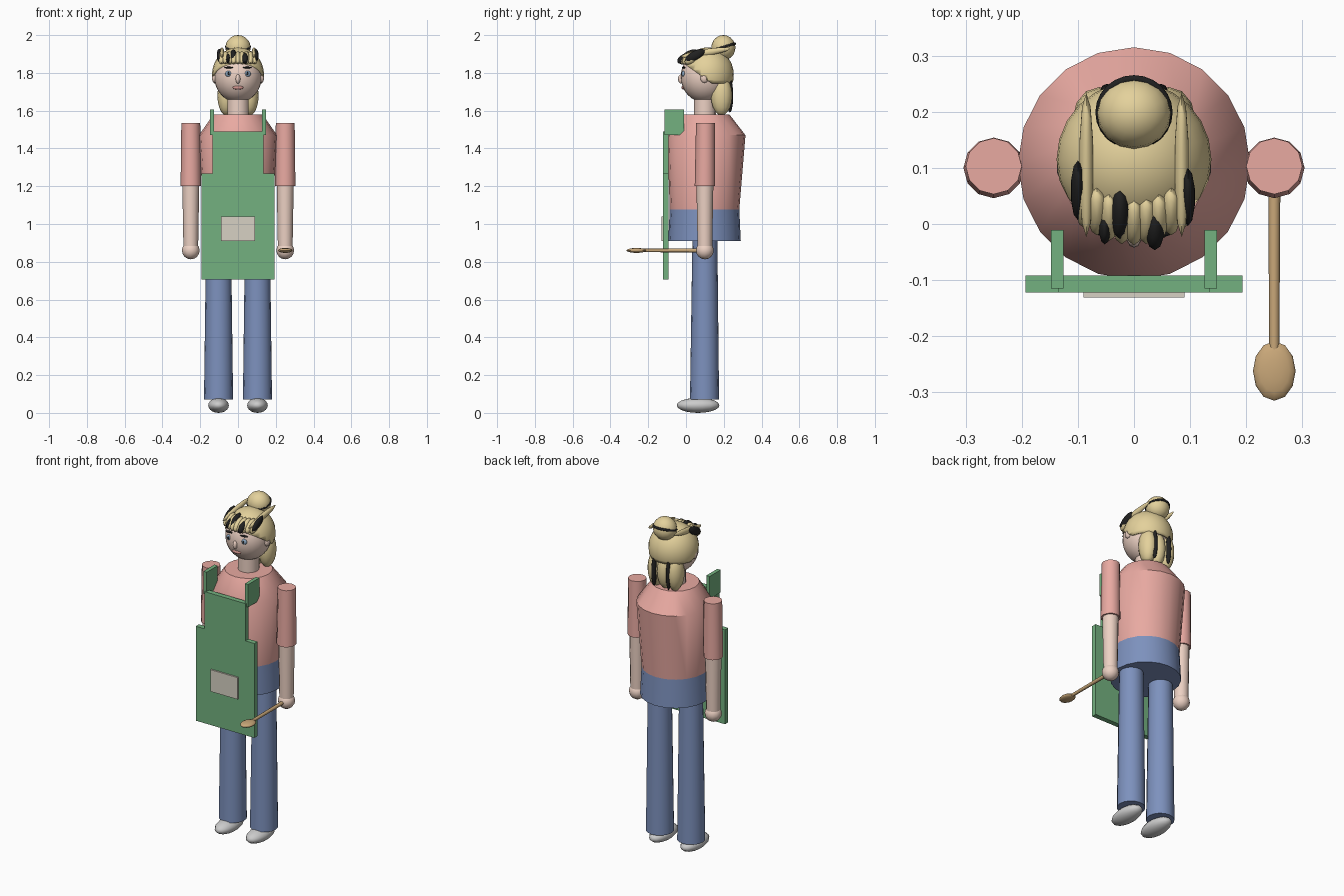
import bpy, bmesh, math
from mathutils import Matrix, Vector

if "Cube" in bpy.data.objects:
    bpy.data.objects.remove(bpy.data.objects["Cube"])


def mat(name, hexa):
    lin = [(int(hexa[i:i + 2], 16) / 255) ** 2.2 for i in (0, 2, 4)]
    m = bpy.data.materials.new(name)
    m.diffuse_color = (*lin, 1)
    m.use_nodes = True
    m.node_tree.nodes["Principled BSDF"].inputs["Base Color"].default_value = m.diffuse_color
    return m


SKIN = mat("skin", "ecd0c2")
SHIRT = mat("shirt_pink", "e8a8a0")
DENIM = mat("denim", "7c90bc")
GREEN = mat("apron_green", "73b07f")
CREAM = mat("pocket_cream", "d6d0c2")
BLOND = mat("hair_blond", "e3d09a")
DARK = mat("hair_dark", "262626")
WOOD = mat("wood", "c8a678")
SHOE = mat("shoe_white", "e0e0e0")
EYE = mat("eye_blue", "8aa6c0")
LIP = mat("lip", "cf938c")


def finish(name, bm, m, angle=40):
    bmesh.ops.recalc_face_normals(bm, faces=bm.faces)
    me = bpy.data.meshes.new(name)
    bm.to_mesh(me)
    bm.free()
    me.materials.append(m)
    ob = bpy.data.objects.new(name, me)
    bpy.context.collection.objects.link(ob)
    bpy.ops.object.select_all(action='DESELECT')
    ob.select_set(True)
    bpy.context.view_layer.objects.active = ob
    bpy.ops.object.shade_smooth_by_angle(angle=math.radians(angle))
    return ob


def ball(name, loc, radii, m, tilt=0, segs=16, rings=10, cuts=()):
    """Ellipsoid tilted about x (degrees); cuts remove the side the normal faces."""
    bm = bmesh.new()
    bmesh.ops.create_uvsphere(bm, u_segments=segs, v_segments=rings, radius=1)
    bm.transform(Matrix.Translation(loc) @ Matrix.Rotation(math.radians(tilt), 4, 'X')
                 @ Matrix.Diagonal((*radii, 1)))
    for co, no in cuts:
        bmesh.ops.bisect_plane(bm, geom=bm.verts[:] + bm.edges[:] + bm.faces[:],
                               plane_co=co, plane_no=no, clear_outer=True)
    return finish(name, bm, m, 60)


def tube(name, x, rings, m, n=12):
    """Round column lofted through (y, z, radius) rings."""
    bm = bmesh.new()
    loops = [[bm.verts.new((x + r * math.sin(2 * math.pi * i / n),
                            y + r * math.cos(2 * math.pi * i / n), z)) for i in range(n)]
             for y, z, r in rings]
    for a, b in zip(loops, loops[1:]):
        for i in range(n):
            bm.faces.new((a[i], a[(i + 1) % n], b[(i + 1) % n], b[i]))
    bm.faces.new(loops[0])
    bm.faces.new(loops[-1])
    return finish(name, bm, m)


def slab(name, outline, y0, y1, m):
    """Front outline in (x, z) extruded from y0 to y1."""
    bm = bmesh.new()
    f = bm.faces.new([bm.verts.new((x, y0, z)) for x, z in outline])
    ext = bmesh.ops.extrude_face_region(bm, geom=[f])
    for v in ext["geom"]:
        if isinstance(v, bmesh.types.BMVert):
            v.co.y = y1
    return finish(name, bm, m)


def rect(x0, x1, z0, z1):
    return [(x0, z0), (x1, z0), (x1, z1), (x0, z1)]


# Torso, hips and neck
tube("hips", 0, [(0.098, 0.91, 0.192), (0.098, 1.08, 0.184)], DENIM, 20)
tube("shirt", 0, [(0.098, 1.075, 0.184), (0.108, 1.47, 0.207), (0.1, 1.58, 0.13)], SHIRT, 20)
tube("neck", 0, [(0.1, 1.55, 0.058), (0.1, 1.68, 0.058)], SKIN, 14)

# Arms and legs
for s, side in ((-1, "right"), (1, "left")):
    tube(side + "_sleeve", s * 0.25, [(0.1, 1.2, 0.054), (0.103, 1.535, 0.05)], SHIRT)
    tube(side + "_forearm", s * 0.25, [(0.1, 0.88, 0.039), (0.1, 1.22, 0.045)], SKIN)
    ball(side + "_hand", (s * 0.25, 0.1, 0.86), (0.047,) * 3, SKIN, segs=12, rings=8)
    tube(side + "_leg", s * 0.103, [(0.098, 0.07, 0.077), (0.1, 0.93, 0.066)], DENIM, 16)
    ball(side + "_shoe", (s * 0.103, 0.064, 0.04), (0.056, 0.113, 0.04), SHOE, segs=14)

# Apron with pocket and straps
half = [(0.193, 0.705), (0.193, 1.268), (0.135, 1.268), (0.135, 1.49)]
slab("apron", half + [(-x, z) for x, z in reversed(half)], -0.122, -0.092, GREEN)
slab("apron_pocket", rect(-0.09, 0.09, 0.91, 1.04), -0.131, -0.12, CREAM)
for s in (-1, 1):
    slab("apron_strap", rect(s * 0.137 - 0.011, s * 0.137 + 0.011, 1.47, 1.605),
         -0.115, -0.011, GREEN)

# Wooden spoon in the left hand
bm = bmesh.new()
bmesh.ops.create_cone(bm, cap_ends=True, segments=8, radius1=0.011, radius2=0.009, depth=0.32,
                      matrix=Matrix.Translation((0.25, -0.065, 0.86)) @ Matrix.Rotation(math.pi / 2, 4, 'X'))
finish("spoon_handle", bm, WOOD, 50)
ball("spoon_bowl", (0.25, -0.262, 0.86), (0.038, 0.053, 0.013), WOOD, segs=12, rings=8)

# Head and face
ball("head", (0, 0.1, 1.78), (0.126, 0.128, 0.137), SKIN, segs=24, rings=16)
ball("nose", (0, -0.026, 1.768), (0.013, 0.016, 0.025), SKIN, segs=10, rings=8)
ball("mouth", (0, -0.014, 1.722), (0.03, 0.01, 0.01), LIP, segs=12, rings=6)
for s in (-1, 1):
    ball("ear", (s * 0.124, 0.098, 1.772), (0.014, 0.022, 0.025), SKIN, segs=10, rings=8)
    ball("eye", (s * 0.05, -0.013, 1.795), (0.018, 0.01, 0.016), EYE, segs=12, rings=8)
    ball("pupil", (s * 0.05, -0.021, 1.796), (0.007, 0.004, 0.008), DARK, segs=8, rings=6)
    ball("eyebrow", (s * 0.048, -0.012, 1.828), (0.026, 0.01, 0.005), DARK, segs=10, rings=6)

# Hair cap, open over the face and nape
cap = ball("hair_cap", (0, 0.115, 1.79), (0.138, 0.138, 0.145), BLOND, segs=24, rings=16,
           cuts=[((0, 0.135, 1.745), Vector((0, -0.72, -1))), ((0, 0, 1.745), (0, 0, -1))])
sol = cap.modifiers.new("thickness", 'SOLIDIFY')
sol.thickness = 0.012
sol.offset = -1

# Bun and its dark band
ball("bun", (0, 0.198, 1.934), (0.067, 0.064, 0.066), BLOND)
bpy.ops.mesh.primitive_torus_add(major_segments=24, minor_segments=8, major_radius=0.062,
                                 minor_radius=0.007, location=(0, 0.199, 1.938),
                                 rotation=(math.radians(16), 0, 0))
band = bpy.context.object
band.name = "bun_band"
band.data.materials.append(DARK)
bpy.ops.object.shade_smooth_by_angle(angle=math.radians(60))

# Swept side strands and back hair
for s in (-1, 1):
    ball("side_strand", (s * 0.085, 0.105, 1.908), (0.013, 0.13, 0.018), BLOND, 9, 10, 10)
    ball("back_streak", (s * 0.048, 0.232, 1.68), (0.014, 0.018, 0.09), DARK, segs=10)
for x in (-0.062, 0, 0.062):
    ball("back_lock", (x, 0.188, 1.68), (0.047, 0.056, 0.105), BLOND, segs=12)

# Fringe: light locks around the forehead with dark ones between
for i in range(-4, 5):
    x = i * 0.022
    y = 0.105 - 0.1 * math.cos(i * 0.2)
    ball("fringe_lock", (x, y, 1.88), (0.018, 0.05, 0.024), BLOND, 36, 10, 8)
for x, y, z, rx, ry in ((-0.1, 0.06, 1.893, 0.013, 0.06), (-0.025, 0.018, 1.893, 0.017, 0.05),
                        (-0.052, -0.006, 1.875, 0.011, 0.032), (0.037, -0.008, 1.876, 0.018, 0.042),
                        (0.096, 0.048, 1.892, 0.013, 0.058)):
    ball("dark_fringe_lock", (x, y, z), (rx, ry, 0.024), DARK, 28, 10, 8)
